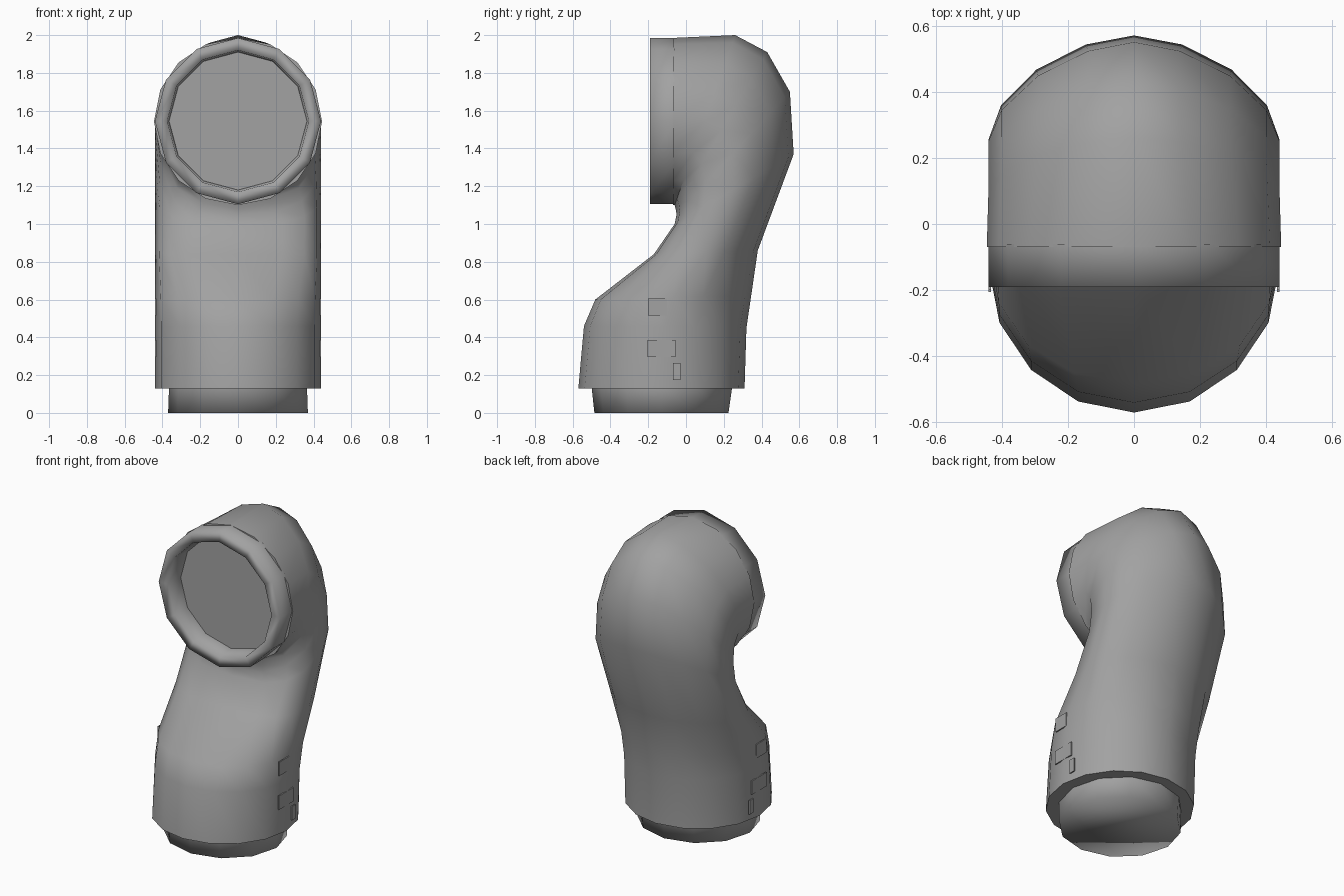
import bpy, bmesh, math
from mathutils import Vector

cube = bpy.data.objects.get("Cube")
if cube:
    bpy.data.objects.remove(cube, do_unlink=True)

grey = bpy.data.materials.new("pipe_grey")
grey.use_nodes = True
GREY = (0.36, 0.36, 0.36, 1)
grey.diffuse_color = GREY
grey.node_tree.nodes["Principled BSDF"].inputs["Base Color"].default_value = GREY


def power(value, exponent):
    return math.copysign(abs(value) ** exponent, value)


def loft(name, rings, sides, angle, cap_start=True, cap_end=True):
    """Skin rings given as (front yz, back yz, half width, front power, back power).
    A power below 1 makes that half of the ring fuller, above 1 slimmer."""
    bm = bmesh.new()
    loops = []
    for front, back, width, front_power, back_power in rings:
        f, b = Vector((0, *front)), Vector((0, *back))
        mid, half = (f + b) / 2, (b - f) / 2
        loop = []
        for i in range(sides):
            a = math.tau * i / sides
            c, s = math.cos(a), math.sin(a)
            p = front_power if c < 0 else back_power
            side = Vector((width * power(s, p), 0, 0))
            loop.append(bm.verts.new(mid + half * power(c, p) + side))
        loops.append(loop)
    for lo, hi in zip(loops, loops[1:]):
        for i in range(sides):
            j = (i + 1) % sides
            bm.faces.new((lo[i], lo[j], hi[j], hi[i]))
    if cap_start:
        bm.faces.new(loops[0])
    if cap_end:
        bm.faces.new(loops[-1])
    bmesh.ops.recalc_face_normals(bm, faces=bm.faces)
    return finish(name, bm, angle)


def finish(name, bm, angle):
    mesh = bpy.data.meshes.new(name)
    bm.to_mesh(mesh)
    bm.free()
    mesh.materials.append(grey)
    obj = bpy.data.objects.new(name, mesh)
    bpy.context.collection.objects.link(obj)
    bpy.ops.object.select_all(action='DESELECT')
    obj.select_set(True)
    bpy.context.view_layer.objects.active = obj
    bpy.ops.object.shade_smooth_by_angle(angle=math.radians(angle))
    return obj


# Bent pipe, from the base round to the opening; its last cap closes the opening
loft("pipe_body", [
    ((-0.57, 0.13), (0.31, 0.13), 0.44, 1, 1),
    ((-0.54, 0.46), (0.32, 0.45), 0.44, 1, 1),
    ((-0.48, 0.60), (0.345, 0.62), 0.44, 0.92, 1),
    ((-0.17, 0.84), (0.38, 0.86), 0.44, 0.65, 1.05),
    ((-0.06, 1.00), (0.57, 1.37), 0.44, 0.65, 1.15),
    ((-0.05, 1.05), (0.55, 1.70), 0.44, 0.75, 1.2),
    ((-0.055, 1.08), (0.43, 1.91), 0.44, 0.9, 1.2),
    ((-0.06, 1.10), (0.26, 2.00), 0.44, 1, 1.15),
    ((-0.07, 1.10), (-0.07, 1.985), 0.445, 1, 1),
], 16, 65)

# Plug under the pipe
loft("base_plug", [
    ((-0.485, 0.0), (0.225, 0.0), 0.37, 1, 1),
    ((-0.50, 0.14), (0.245, 0.14), 0.365, 1, 1),
], 12, 180, cap_end=False)


# Collar round the opening
def circle(y, radius, z=1.545):
    return ((y, z - radius), (y, z + radius), radius, 1, 1)


loft("opening_collar", [circle(-0.06, 0.44), circle(-0.19, 0.44),
                        circle(-0.19, 0.375), circle(-0.07, 0.365)],
     12, 180, False, False)

# Small, nearly flush plates on both sides
for side, label in ((1, "left"), (-1, "right")):
    for part, y, z, w, h in (("upper", -0.15, 0.56, 0.10, 0.09),
                             ("middle", -0.13, 0.34, 0.15, 0.09),
                             ("lower", -0.05, 0.22, 0.04, 0.09)):
        bm = bmesh.new()
        bmesh.ops.create_cube(bm, size=1)
        bmesh.ops.scale(bm, vec=(0.008, w, h), verts=bm.verts)
        bmesh.ops.translate(bm, vec=(side * 0.436, y, z), verts=bm.verts)
        finish(f"{label}_{part}_plate", bm, 30)
